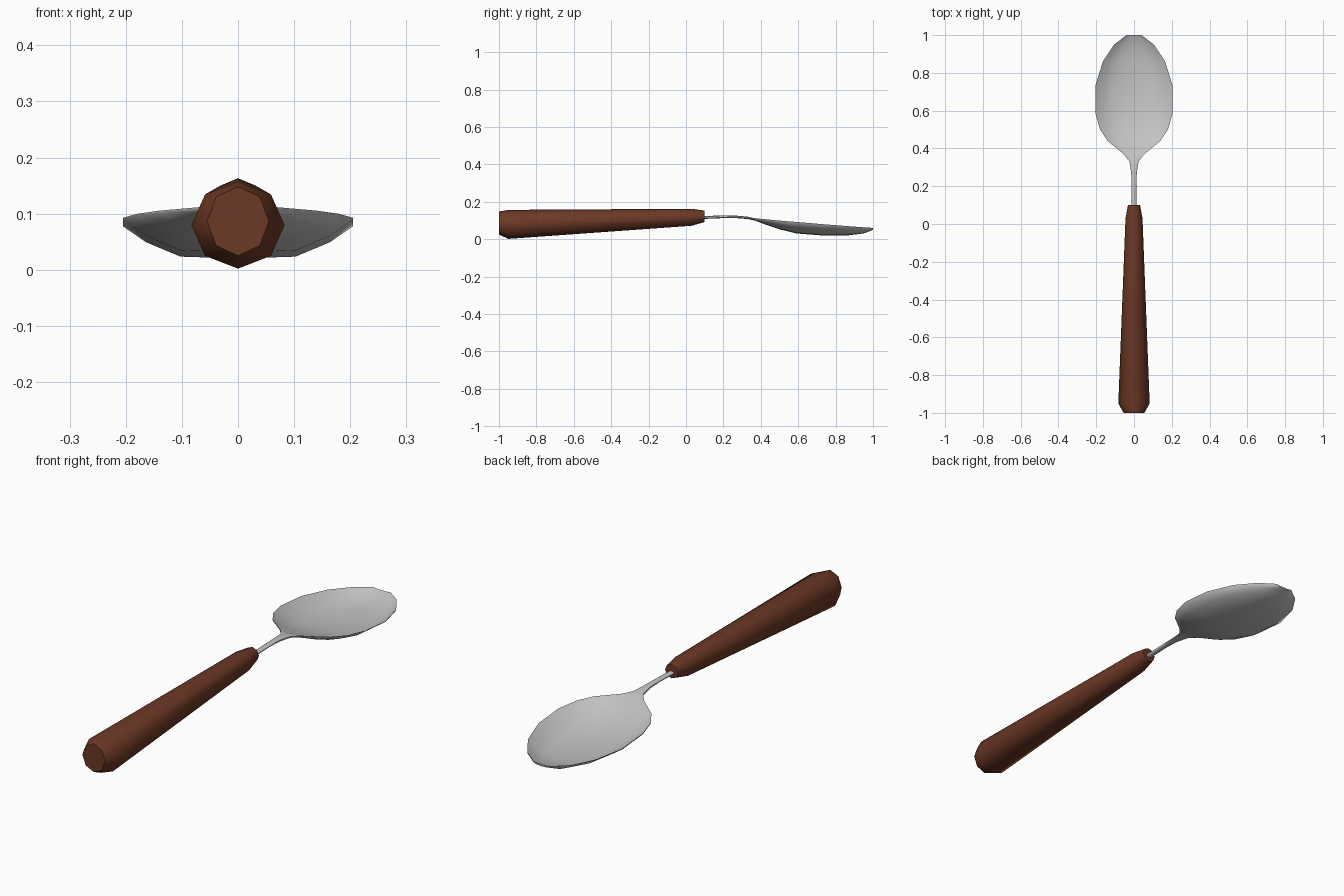
import bpy, math

if "Cube" in bpy.data.objects:
    bpy.data.objects.remove(bpy.data.objects["Cube"])


def material(name, rgb):
    m = bpy.data.materials.new(name)
    m.diffuse_color = (*rgb, 1)
    m.use_nodes = True
    m.node_tree.nodes["Principled BSDF"].inputs["Base Color"].default_value = m.diffuse_color
    return m


def loft(name, rings, mat, angle):
    """Skin closed rings of equal length and cap both ends."""
    n = len(rings[0])
    verts = [p for r in rings for p in r]
    faces = [tuple(range(n))[::-1],
             tuple(range((len(rings) - 1) * n, len(rings) * n))]
    for i in range(len(rings) - 1):
        for j in range(n):
            k = (j + 1) % n
            faces.append((i*n + j, i*n + k, (i+1)*n + k, (i+1)*n + j))
    me = bpy.data.meshes.new(name)
    me.from_pydata(verts, [], faces)
    me.materials.append(mat)
    ob = bpy.data.objects.new(name, me)
    bpy.context.collection.objects.link(ob)
    bpy.ops.object.select_all(action='DESELECT')
    ob.select_set(True)
    bpy.context.view_layer.objects.active = ob
    # consistent outward normals
    bpy.ops.object.mode_set(mode='EDIT')
    bpy.ops.mesh.select_all(action='SELECT')
    bpy.ops.mesh.normals_make_consistent(inside=False)
    bpy.ops.object.mode_set(mode='OBJECT')
    bpy.ops.object.shade_smooth_by_angle(angle=math.radians(angle))
    return ob


wood = material("brown wood", (0.15, 0.040, 0.019))
steel = material("steel", (0.55, 0.55, 0.55))

# Handle: tapered octagon (y, half width, bottom z, top z)
handle = []
for y, w, z0, z1 in [(-1.0, 0.055, 0.025, 0.148), (-0.95, 0.083, 0.002, 0.157),
                     (0.03, 0.045, 0.072, 0.163), (0.10, 0.032, 0.092, 0.153)]:
    c, h = (z0 + z1) / 2, (z1 - z0) / 2
    handle.append([(w * math.sin(a), y, c + h * math.cos(a))
                   for a in (math.tau * i / 8 for i in range(8))])
loft("handle", handle, wood, 60)

# Neck and bowl: one thin dished loft (y, half width, rim z, depth, thickness)
stations = [
    (0.08, 0.012, 0.124, 0.0, 0.016), (0.20, 0.012, 0.127, 0.0, 0.014),
    (0.27, 0.015, 0.126, 0.0, 0.013), (0.33, 0.024, 0.121, 0.0, 0.013),
    (0.37, 0.055, 0.116, 0.006, 0.011), (0.44, 0.140, 0.108, 0.026, 0.009),
    (0.50, 0.180, 0.102, 0.041, 0.008), (0.59, 0.205, 0.095, 0.056, 0.008),
    (0.73, 0.205, 0.083, 0.055, 0.008), (0.86, 0.165, 0.073, 0.045, 0.008),
    (0.95, 0.105, 0.066, 0.027, 0.008), (1.00, 0.040, 0.063, 0.005, 0.008)]
dish = [(-1, 0), (-0.8, 0.5), (-0.5, 0.95), (0, 1), (0.5, 0.95), (0.8, 0.5), (1, 0)]
spoon = []
for y, w, z, d, t in stations:
    top = [(u * w, y, z - d * f - 0.3 * t * u * u) for u, f in dish]
    low = [(u * w, y, z - d * f - t + 0.3 * t * u * u) for u, f in reversed(dish)]
    spoon.append(top + low)
loft("bowl_and_neck", spoon, steel, 60)
